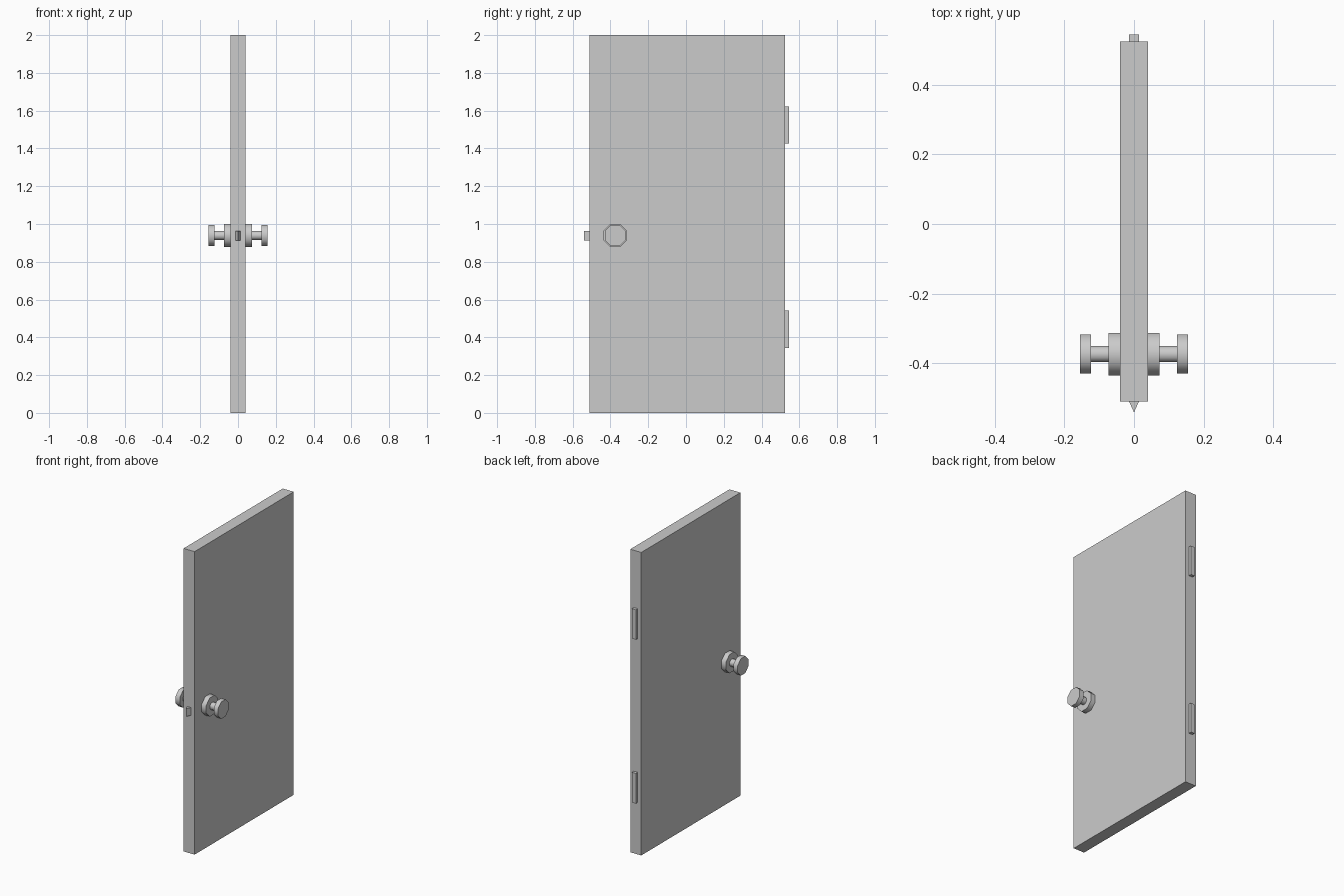
import bpy
import math

if "Cube" in bpy.data.objects:
    bpy.data.objects.remove(bpy.data.objects["Cube"])

KNOB_Y, KNOB_Z, SIDES = -0.374, 0.939, 8


def make(name, verts, faces):
    mesh = bpy.data.meshes.new(name)
    mesh.from_pydata(verts, [], faces)
    obj = bpy.data.objects.new(name, mesh)
    bpy.context.collection.objects.link(obj)
    return obj


def box(name, lo, hi):
    bpy.ops.mesh.primitive_cube_add(size=1, location=[(a + b) / 2 for a, b in zip(lo, hi)])
    obj = bpy.context.object
    obj.name = obj.data.name = name
    obj.scale = [b - a for a, b in zip(lo, hi)]
    bpy.ops.object.transform_apply(location=False, rotation=False, scale=True)


# Door slab
box("door_panel", (-0.04, -0.51, 0), (0.04, 0.524, 2))

# Hinge blocks on the back edge
for name, z0, z1 in (("lower_hinge", 0.343, 0.542), ("upper_hinge", 1.425, 1.622)):
    box(name, (-0.014, 0.524, z0), (0.014, 0.544, z1))

# Wedge-shaped latch on the front edge
section = [(-0.014, -0.51), (0, -0.541), (0.014, -0.51)]
make("latch", [(x, y, z) for z in (0.912, 0.964) for x, y in section],
     [(2, 1, 0), (3, 4, 5), (0, 1, 4, 3), (1, 2, 5, 4), (2, 0, 3, 5)])

# Octagonal knobs: lathed profile of (distance from door centre, apothem)
profile = [(0.04, 0.0615), (0.073, 0.0615), (0.073, 0.023),
           (0.124, 0.023), (0.124, 0.056), (0.155, 0.056)]
for name, side in (("left_knob", -1), ("right_knob", 1)):
    verts = []
    for x, apothem in profile:
        r = apothem / math.cos(math.pi / SIDES)
        for i in range(SIDES):
            a = side * (i + 0.5) * 2 * math.pi / SIDES
            verts.append((side * x, KNOB_Y + r * math.cos(a), KNOB_Z + r * math.sin(a)))
    faces = []
    for k in range(len(profile) - 1):
        for i in range(SIDES):
            a, b = k * SIDES + i, k * SIDES + (i + 1) % SIDES
            faces.append((a, b, b + SIDES, a + SIDES))
    faces.append(tuple(range(len(verts) - SIDES, len(verts))))
    faces.append(tuple(reversed(range(SIDES))))
    knob = make(name, verts, faces)
    bpy.ops.object.select_all(action='DESELECT')
    knob.select_set(True)
    bpy.context.view_layer.objects.active = knob
    bpy.ops.object.shade_smooth_by_angle(angle=math.radians(50))
